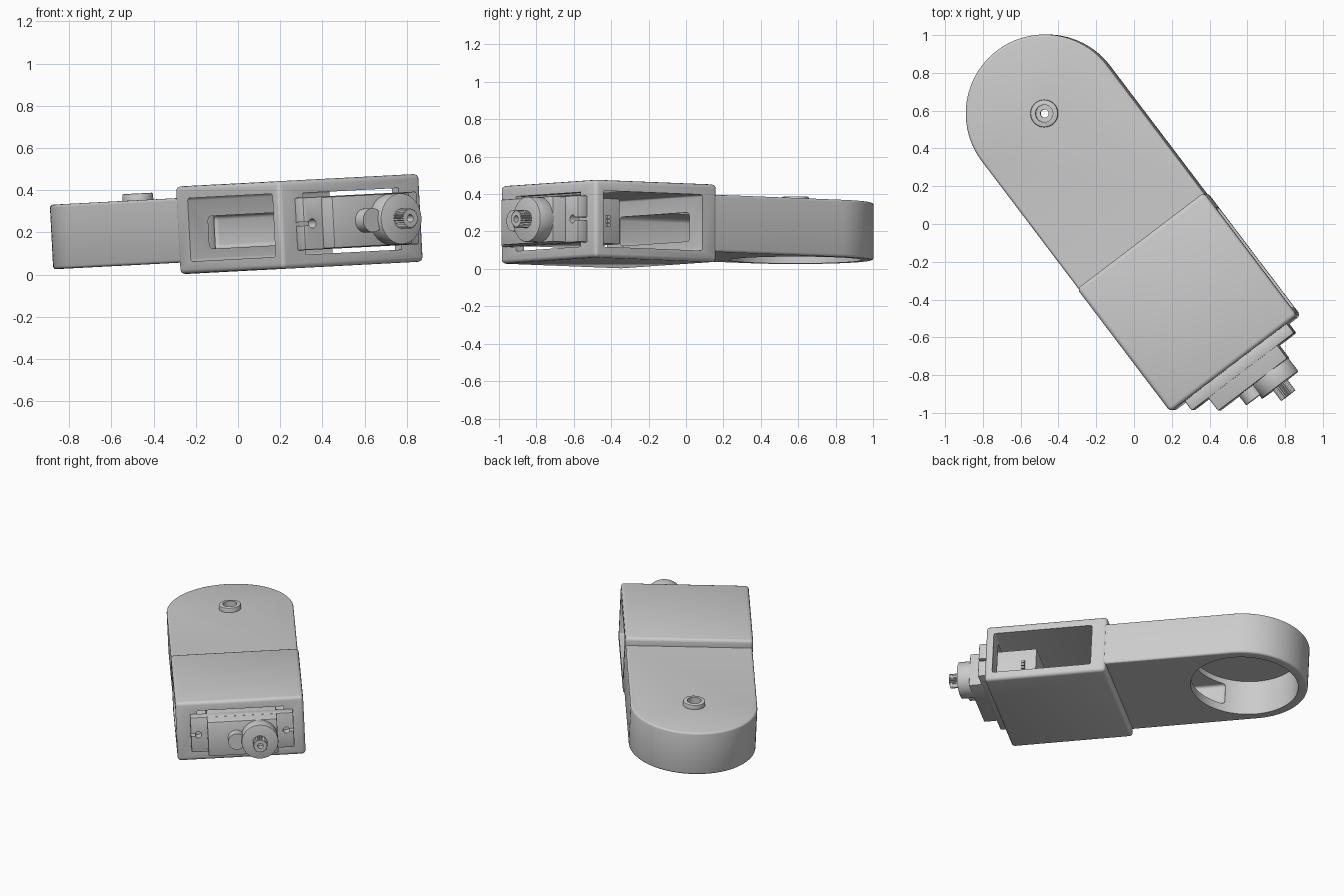
import bpy, bmesh, math
from mathutils import Matrix, Vector

cube = bpy.data.objects.get("Cube")
if cube:
    bpy.data.objects.remove(cube, do_unlink=True)

grey = bpy.data.materials.new("plain_grey")
grey.use_nodes = True
GREY = (0.6, 0.6, 0.6, 1)
grey.diffuse_color = GREY
grey.node_tree.nodes["Principled BSDF"].inputs["Base Color"].default_value = GREY

# Parts are built with the hub at the origin and the arm along -y, then posed
POSE = (Matrix.Translation((-0.466, 0.585, 0.2))
        @ Matrix.Rotation(math.radians(-3), 4, 'Y')
        @ Matrix.Rotation(math.radians(37.2), 4, 'Z'))


def finish(name, bm):
    bmesh.ops.recalc_face_normals(bm, faces=bm.faces)
    mesh = bpy.data.meshes.new(name)
    bm.to_mesh(mesh)
    bm.free()
    mesh.materials.append(grey)
    obj = bpy.data.objects.new(name, mesh)
    bpy.context.collection.objects.link(obj)
    return obj


def box(name, x, y, z):
    bm = bmesh.new()
    bmesh.ops.create_cube(bm, size=1)
    for v in bm.verts:
        v.co = [(a + b) / 2 + c * (b - a) for (a, b), c in zip((x, y, z), v.co)]
    return finish(name, bm)


def prism(name, points, z0, z1):
    bm = bmesh.new()
    face = bm.faces.new([bm.verts.new((px, py, z0)) for px, py in points])
    made = bmesh.ops.extrude_face_region(bm, geom=[face])["geom"]
    bmesh.ops.translate(bm, vec=(0, 0, z1 - z0),
                        verts=[g for g in made if isinstance(g, bmesh.types.BMVert)])
    return finish(name, bm)


def arc(r, start, end, n):
    angles = [math.radians(start + (end - start) * i / n) for i in range(n + 1)]
    return [(r * math.cos(a), r * math.sin(a)) for a in angles]


def disc(name, r, z0, z1, n=48):
    return prism(name, arc(r, 0, 360, n)[:-1], z0, z1)


def face_front(obj, x, z=0):
    # turn a vertical disc so its axis points along -y
    obj.data.transform(Matrix.Translation((x, 0, z)) @ Matrix.Rotation(math.radians(90), 4, 'X'))
    return obj


def apply(obj, kind, **settings):
    mod = obj.modifiers.new(kind.title(), kind)
    for key, value in settings.items():
        setattr(mod, key, value)
    bpy.context.view_layer.objects.active = obj
    bpy.ops.object.modifier_apply(modifier=mod.name)


def bevel(obj, width, segments=3):
    apply(obj, 'BEVEL', width=width, segments=segments, limit_method='ANGLE',
          angle_limit=math.radians(50))


def combine(obj, others, operation):
    for other in others:
        apply(obj, 'BOOLEAN', object=other, operation=operation, solver='EXACT')
        bpy.data.objects.remove(other, do_unlink=True)


# Housing: rounded arm joined to a thicker box
R = 0.418
housing = prism("arm_housing", arc(R, 0, 180, 48) + [(-R, -1.0), (R, -1.0)], -0.153, 0.153)
bevel(housing, 0.014)
block = box("block", (-0.422, 0.422), (-1.662, -0.845), (-0.208, 0.208))
bevel(block, 0.022)
combine(housing, [block], 'UNION')

# Cavities: side windows, servo window, cable tunnel, round socket
tunnel = box("tunnel", (-0.307, 0.307), (-1.0, -0.2), (-0.095, 0.06))
bevel(tunnel, 0.02)
side = box("side_window", (-0.6, 0.6), (-1.61, -0.945), (-0.15, 0.15))
bevel(side, 0.012)
combine(housing, [
    side,
    box("servo_window", (-0.28, 0.29), (-1.8, -1.4), (-0.146, 0.146)),
    disc("socket", 0.355, -0.3, 0.1, 64),
    tunnel,
], 'DIFFERENCE')

# Hub boss on top with a stepped bore
boss = disc("hub_boss", 0.073, 0.11, 0.185)
bevel(boss, 0.006, 2)
combine(housing, [boss], 'UNION')
combine(housing, [disc("bore", 0.046, 0.14, 0.3), disc("pin_hole", 0.022, 0, 0.3, 24)], 'DIFFERENCE')

# Servo: case, mounting flange with keyhole slots
case = box("servo_case", (-0.22, 0.24), (-1.81, -1.36), (-0.122, 0.122))
bevel(case, 0.006, 2)
flange = box("servo_flange", (-0.33, 0.35), (-1.725, -1.658), (-0.125, 0.125))
bevel(flange, 0.008, 2)
for x, out in ((-0.28, -1), (0.3, 1)):
    slot = box("slot", sorted((x, x + out * 0.1)), (-1.9, -1.664), (-0.009, 0.009))
    hole = face_front(disc("screw_hole", 0.022, 1.664, 1.9, 24), x)
    combine(flange, [slot, hole], 'DIFFERENCE')

# Servo gear tower and splined output shaft
tower = face_front(disc("gear_tower", 0.121, 1.8, 1.896), 0.12)
bevel(tower, 0.004, 2)
lobe = face_front(disc("gear_lobe", 0.057, 1.8, 1.872, 32), -0.032)
teeth = [(math.cos(i * math.pi / 24) * r, math.sin(i * math.pi / 24) * r)
         for i in range(48) for r in [0.048 if i % 2 else 0.041]]
shaft = face_front(prism("output_shaft", teeth, 1.88, 1.966), 0.12)
combine(shaft, [face_front(disc("shaft_bore", 0.018, 1.92, 2.1, 24), 0.12)], 'DIFFERENCE')

# Three wire stubs on the side of the case
parts = [housing, case, flange, tower, lobe, shaft]
for i in (-1, 0, 1):
    parts.append(box(f"wire_stub_{i + 2}", (0.235, 0.255), (-1.455, -1.435),
                     (i * 0.022 - 0.008, i * 0.022 + 0.008)))

# Pose, then smooth rounded surfaces while keeping edges sharp
for obj in parts:
    obj.data.transform(POSE)
    bpy.ops.object.select_all(action='DESELECT')
    obj.select_set(True)
    bpy.context.view_layer.objects.active = obj
    bpy.ops.object.shade_smooth_by_angle(angle=math.radians(35))
